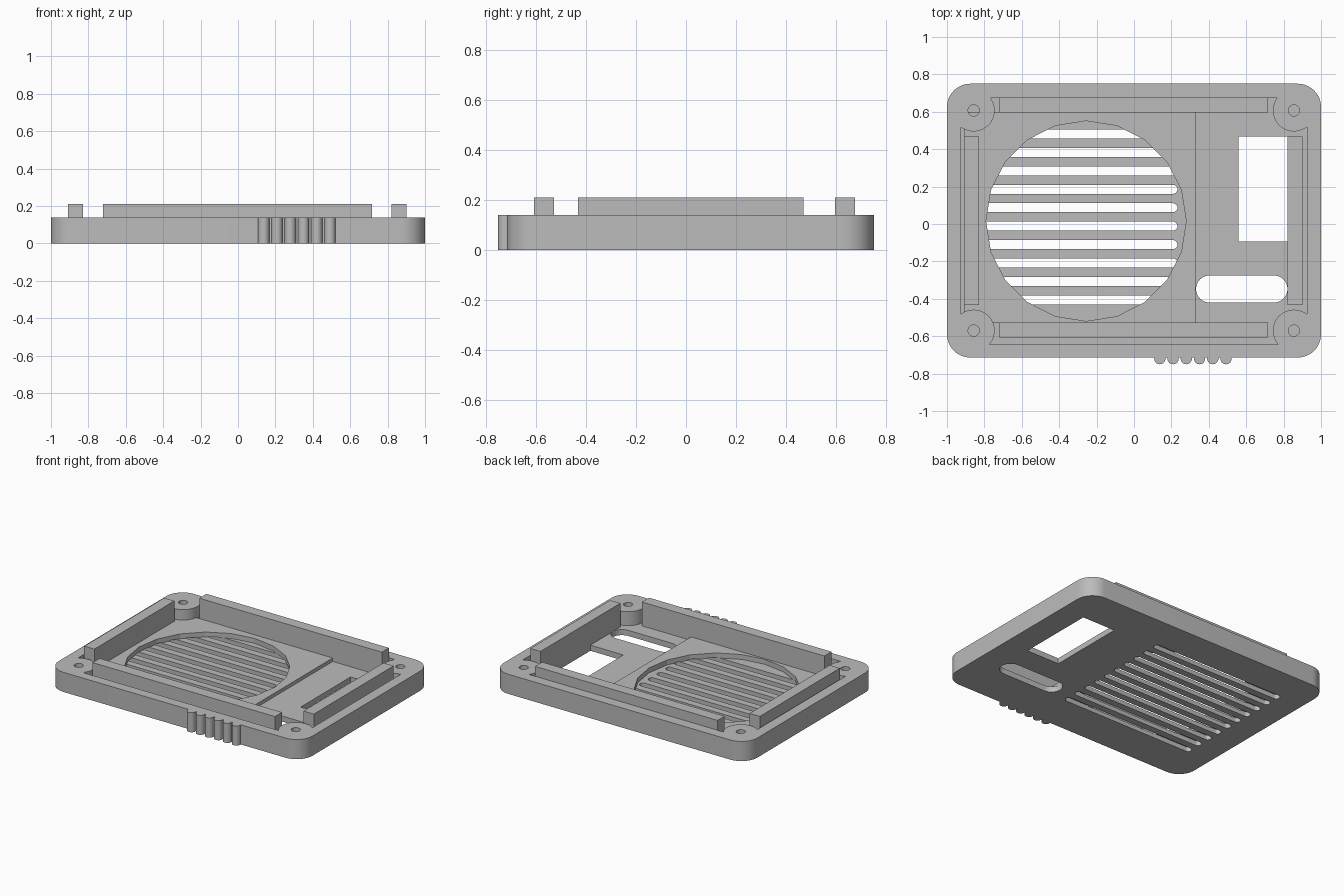
import bpy, bmesh, math

cube = bpy.data.objects.get("Cube")
if cube:
    bpy.data.objects.remove(cube, do_unlink=True)

grey = bpy.data.materials.new("plain grey")
grey.use_nodes = True
grey.diffuse_color = (0.5, 0.5, 0.5, 1)
grey.node_tree.nodes["Principled BSDF"].inputs["Base Color"].default_value = (0.5, 0.5, 0.5, 1)


def prism(name, outline, z0, z1):
    """Extrude a flat outline from z0 up to z1."""
    bm = bmesh.new()
    face = bm.faces.new([bm.verts.new((x, y, z0)) for x, y in outline])
    out = bmesh.ops.extrude_face_region(bm, geom=[face])
    top = [v for v in out["geom"] if isinstance(v, bmesh.types.BMVert)]
    bmesh.ops.translate(bm, verts=top, vec=(0, 0, z1 - z0))
    bmesh.ops.recalc_face_normals(bm, faces=bm.faces)
    mesh = bpy.data.meshes.new(name)
    bm.to_mesh(mesh)
    bm.free()
    mesh.materials.append(grey)
    ob = bpy.data.objects.new(name, mesh)
    bpy.context.collection.objects.link(ob)
    return ob


def rect(x0, x1, y0, y1):
    return [(x0, y0), (x1, y0), (x1, y1), (x0, y1)]


def circle(cx, cy, r, n=48):
    return [(cx + r * math.cos(math.tau * i / n), cy + r * math.sin(math.tau * i / n))
            for i in range(n)]


def rounded(x0, x1, y0, y1, r, n=12):
    corners = [(x1 - r, y1 - r), (x0 + r, y1 - r), (x0 + r, y0 + r), (x1 - r, y0 + r)]
    return [(cx + r * math.cos(math.pi / 2 * (k + i / n)),
             cy + r * math.sin(math.pi / 2 * (k + i / n)))
            for k, (cx, cy) in enumerate(corners) for i in range(n + 1)]


def cut(target, cutter, keep=False):
    """Subtract the cutter from the target and remove it."""
    cutter.hide_render = True
    mod = target.modifiers.new("cut", "BOOLEAN")
    mod.operation = "DIFFERENCE"
    mod.solver = "EXACT"
    mod.object = cutter
    bpy.context.view_layer.objects.active = target
    bpy.ops.object.modifier_apply(modifier=mod.name)
    if not keep:
        bpy.data.objects.remove(cutter, do_unlink=True)


WALL, LIP, FLOOR, PANEL, RECESS = 0.14, 0.21, 0.04, 0.065, 0.03
BACK, FRONT = 0.75, -0.714
posts = [(x, y) for x in (-0.857, 0.855) for y in (0.607, -0.57)]

# Tray body, hollowed around the four screw posts
body = prism("tray_body", rounded(-1, 1, FRONT, BACK, 0.125), 0, WALL)
cavity = prism("cavity_cutter", rect(-0.925, 0.925, -0.644, 0.675), FLOOR, 0.3)
for x, y in posts:
    cut(cavity, prism("post_cutter", circle(x, y, 0.112), 0, 0.4))
    # solid corner behind each post
    sx, sy = math.copysign(1, x), math.copysign(1, y)
    xs, ys = sorted((x, x + sx * 0.2)), sorted((y, y + sy * 0.2))
    cut(cavity, prism("corner_cutter", rect(*xs, *ys), 0, 0.4))
cut(body, cavity)
for x, y in posts:
    cut(body, prism("screw_cutter", circle(x, y, 0.03, 32), FLOOR, 0.3))

# Raised speaker panel with a round recess
panel = prism("speaker_panel", rect(-0.91, 0.33, -0.527, 0.595), FLOOR - 0.003, PANEL)
recess = prism("recess_cutter", circle(-0.256, 0.016, 0.535, 20), RECESS, 0.3)
cut(panel, recess, keep=True)
cut(body, recess)

# Grille slots, display window and thumb slot
for i in range(10):
    y = 0.481 - i * 0.0985
    cut(body, prism("grille_cutter", rounded(-0.82, 0.232, y - 0.024, y + 0.024, 0.0239),
                    -0.1, RECESS + 0.003))
cut(body, prism("window_cutter", rect(0.56, 0.82, -0.094, 0.468), -0.1, 0.1))
cut(body, prism("thumb_slot_cutter", rounded(0.332, 0.82, -0.42, -0.275, 0.0724), -0.1, 0.1))

# Upright lips inside the walls
prism("back_lip", rect(-0.722, 0.717, 0.595, 0.675), FLOOR, LIP)
prism("front_lip", rect(-0.722, 0.717, -0.607, -0.527), FLOOR, LIP)
prism("right_lip", rect(-0.91, -0.83, -0.432, 0.468), FLOOR, LIP)
prism("left_lip", rect(0.82, 0.90, -0.432, 0.468), FLOOR, LIP)

# Grip ridges on the front wall
for i in range(6):
    ridge = prism(f"grip_ridge_{i + 1}", circle(0.138 + i * 0.0708, FRONT - 0.006, 0.03, 32), 0, WALL)
    for p in ridge.data.polygons:
        p.use_smooth = abs(p.normal.z) < 0.5
    bpy.ops.object.select_all(action="DESELECT")
    ridge.select_set(True)
    bpy.context.view_layer.objects.active = ridge
    bpy.ops.object.shade_smooth_by_angle(angle=math.radians(25))

bpy.ops.object.select_all(action="DESELECT")
body.select_set(True)
bpy.context.view_layer.objects.active = body
bpy.ops.object.shade_smooth_by_angle(angle=math.radians(16))
